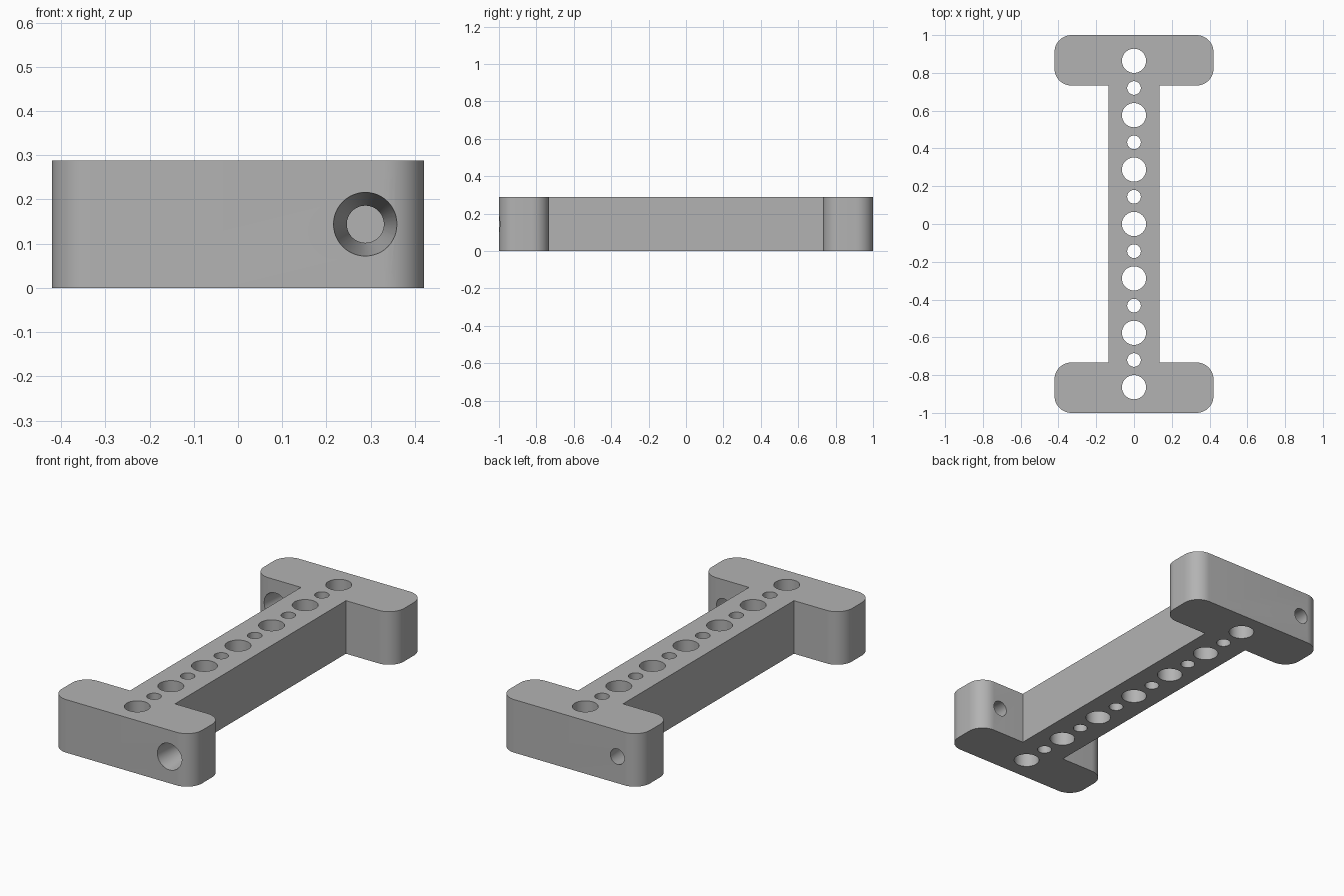
import bpy, bmesh, math
from mathutils import Matrix, Vector

cube = bpy.data.objects.get("Cube")
if cube:
    bpy.data.objects.remove(cube, do_unlink=True)

HEIGHT, END_X, END_Y, INNER_Y = 0.288, 0.421, 1.0, 0.733
BAR_X, CORNER, PITCH = 0.135, 0.09, 0.288

grey = bpy.data.materials.new("grey")
grey.use_nodes = True
colour = (0.45, 0.45, 0.45, 1)
grey.diffuse_color = colour
grey.node_tree.nodes["Principled BSDF"].inputs["Base Color"].default_value = colour


def make_object(name, bm):
    bmesh.ops.recalc_face_normals(bm, faces=bm.faces)
    mesh = bpy.data.meshes.new(name)
    bm.to_mesh(mesh)
    bm.free()
    mesh.materials.append(grey)
    obj = bpy.data.objects.new(name, mesh)
    bpy.context.collection.objects.link(obj)
    return obj


def arc(cx, cy, start, steps=12):
    """Quarter-circle corner, counter-clockwise from the start angle."""
    angles = [math.radians(start + 90 * i / steps) for i in range(steps + 1)]
    return [(cx + CORNER * math.cos(a), cy + CORNER * math.sin(a)) for a in angles]


# I-shaped body: half the outline, turned half round for the other half
x, inner, outer = END_X - CORNER, INNER_Y + CORNER, END_Y - CORNER
half = [(BAR_X, INNER_Y)] + arc(x, inner, -90) + arc(x, outer, 0)
half += arc(-x, outer, 90) + arc(-x, inner, 180) + [(-BAR_X, INNER_Y)]
outline = half + [(-px, -py) for px, py in half]

bm = bmesh.new()
base = bm.faces.new([bm.verts.new((px, py, 0)) for px, py in outline])
top = bmesh.ops.extrude_face_region(bm, geom=[base])
bmesh.ops.translate(bm, vec=(0, 0, HEIGHT),
                    verts=[v for v in top["geom"] if isinstance(v, bmesh.types.BMVert)])
body = make_object("spacer_bracket", bm)

# Hole cutters: alternating large and small vertical holes along the bar
bm = bmesh.new()
mid = HEIGHT / 2
for i in range(-6, 7):
    radius = 0.064 if i % 2 == 0 else 0.036
    bmesh.ops.create_cone(bm, cap_ends=True, segments=48, radius1=radius, radius2=radius,
                          depth=HEIGHT * 2, matrix=Matrix.Translation((0, i * PITCH / 2, mid)))

# Tapered screw holes, wide side to the front, at opposite ends
thick = END_Y - INNER_Y
slope = (0.072 - 0.042) / thick
extra = 0.02
turn = Matrix.Rotation(math.radians(-90), 4, "X")
for side in (1, -1):
    centre = Vector((side * PITCH, -side * (END_Y + INNER_Y) / 2, mid))
    bmesh.ops.create_cone(bm, cap_ends=True, segments=48,
                          radius1=0.072 + slope * extra, radius2=0.042 - slope * extra,
                          depth=thick + 2 * extra, matrix=Matrix.Translation(centre) @ turn)
cutter = make_object("hole_cutter", bm)
cutter.hide_render = True

# Cut the holes and discard the cutter
bpy.ops.object.select_all(action="DESELECT")
bpy.context.view_layer.objects.active = body
body.select_set(True)
cut = body.modifiers.new("holes", "BOOLEAN")
cut.operation = "DIFFERENCE"
cut.solver = "EXACT"
cut.object = cutter
bpy.ops.object.modifier_apply(modifier=cut.name)
bpy.data.objects.remove(cutter, do_unlink=True)

bpy.ops.object.shade_smooth_by_angle(angle=math.radians(30))
